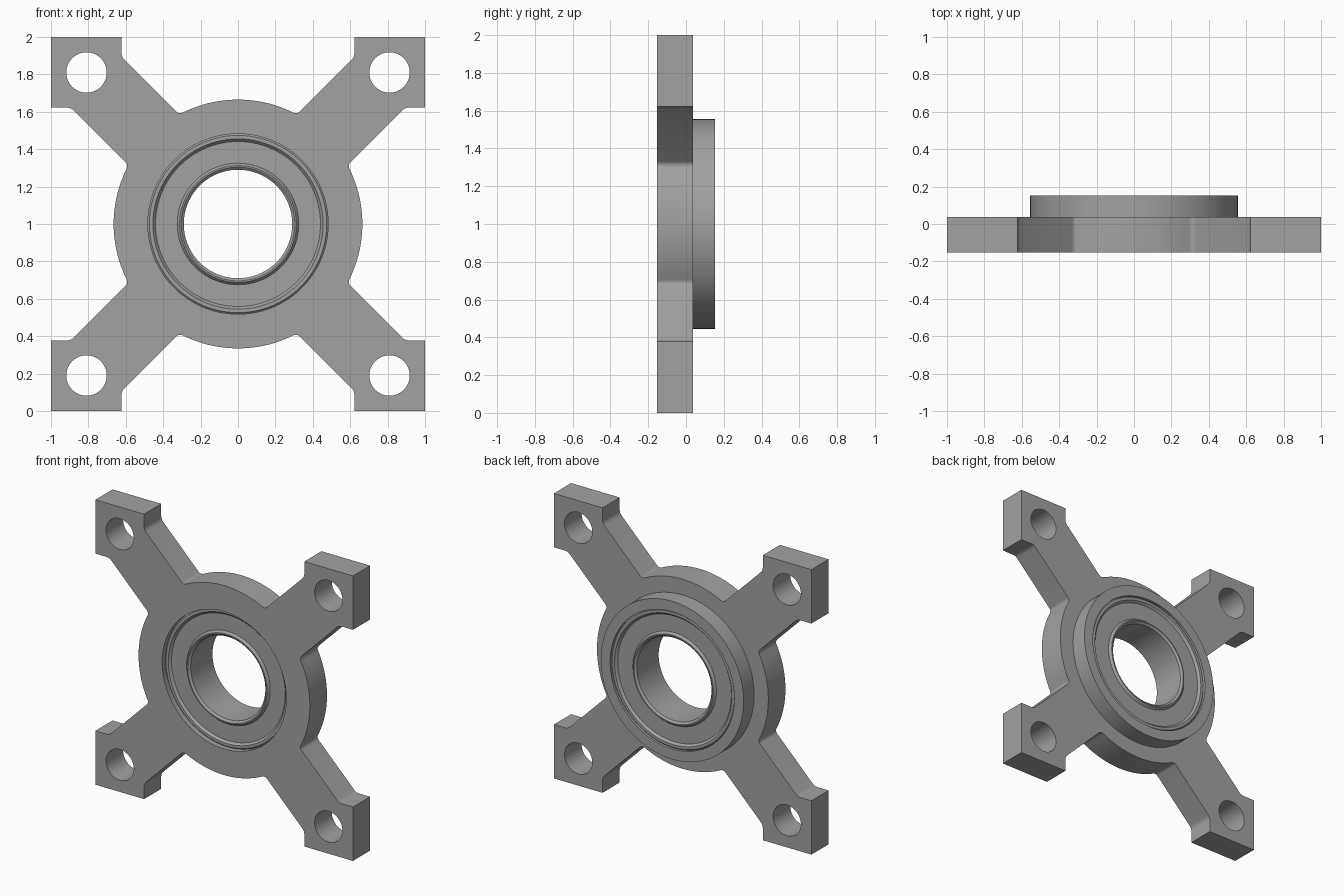
import bpy
import bmesh
from math import sin, cos, atan2, pi, sqrt, tan
from mathutils import Vector, Matrix

cube = bpy.data.objects.get("Cube")
if cube:
    bpy.data.objects.remove(cube)

FRONT, PLATE_BACK, BACK = -0.153, 0.037, 0.153
BORE, HUB, HALF_ARM, PAD = 0.482, 0.665, 0.191, 0.622

metal = bpy.data.materials.new("machined grey")
metal.use_nodes = True
grey = (0.36, 0.36, 0.36, 1)
metal.diffuse_color = grey
metal.node_tree.nodes["Principled BSDF"].inputs["Base Color"].default_value = grey


def arc(centre, r, a, b, n):
    return [Vector((centre[0] + r * cos(a + (b - a) * i / n),
                    centre[1] + r * sin(a + (b - a) * i / n))) for i in range(n + 1)]


def smooth(obj):
    bpy.ops.object.select_all(action='DESELECT')
    obj.select_set(True)
    bpy.context.view_layer.objects.active = obj
    bpy.ops.object.shade_smooth_by_angle(angle=0.35)


def quarter_outline():
    """Half of one arm in a frame along the arm, mirrored to the other half."""
    r = 0.03
    c = Vector((sqrt((HUB + r) ** 2 - (HALF_ARM + r) ** 2), HALF_ARM + r))
    meet = atan2(c.y, c.x)
    half = arc((0, 0), HUB, pi / 4, meet, 16)
    half += arc(c, r, meet - pi, -pi / 2, 6)[1:] if meet < pi / 2 else []
    # concave fillet where the arm runs into the square pad
    r2 = 0.05
    corner = Vector((PAD * sqrt(2) + HALF_ARM, HALF_ARM))
    start = corner.x - r2 * tan(pi / 8)
    half += arc((start, HALF_ARM + r2), r2, -pi / 2, -pi / 4, 5)
    side = sqrt(0.5)
    half.append(Vector(((1 + PAD) * side, (1 - PAD) * side)))
    tip = Vector((sqrt(2), 0))
    other = [Vector((p.x, -p.y)) for p in half]
    return other + [tip] + half[:0:-1]


# Spider plate: filled outline with a bore and four bolt holes
outline = []
for k in range(4):
    turn = Matrix.Rotation(pi / 4 + k * pi / 2, 2)
    outline += [turn @ p for p in quarter_outline()]
loops = [outline, arc((0, 0), BORE, 0, 2 * pi, 96)[:-1]]
for sx in (-1, 1):
    for sy in (-1, 1):
        loops.append(arc((0.81 * sx, 0.81 * sy), 0.108, 0, 2 * pi, 48)[:-1])

curve = bpy.data.curves.new("spider_plate", 'CURVE')
curve.dimensions = '2D'
curve.fill_mode = 'BOTH'
curve.extrude = (PLATE_BACK - FRONT) / 2
for pts in loops:
    spline = curve.splines.new('POLY')
    spline.points.add(len(pts) - 1)
    for sp, p in zip(spline.points, pts):
        sp.co = (p.x, p.y, 0, 1)
    spline.use_cyclic_u = True
plate = bpy.data.objects.new("spider_plate", curve)
bpy.context.collection.objects.link(plate)
plate.location = (0, (FRONT + PLATE_BACK) / 2, 1)
plate.rotation_euler = (pi / 2, 0, 0)
bpy.ops.object.select_all(action='DESELECT')
plate.select_set(True)
bpy.context.view_layer.objects.active = plate
bpy.ops.object.convert(target='MESH')
bm = bmesh.new()
bm.from_mesh(plate.data)
bmesh.ops.remove_doubles(bm, verts=bm.verts, dist=0.0001)
bmesh.ops.recalc_face_normals(bm, faces=bm.faces)
bm.to_mesh(plate.data)
bm.free()
plate.data.materials.clear()
plate.data.materials.append(metal)
smooth(plate)


def lathe(name, profile, closed):
    """Turn a (radius, y) profile around the y axis."""
    bm = bmesh.new()
    vs = [bm.verts.new((r, y, 0)) for r, y in profile]
    edges = [bm.edges.new(pair) for pair in zip(vs, vs[1:])]
    if closed:
        edges.append(bm.edges.new((vs[-1], vs[0])))
    bmesh.ops.spin(bm, geom=vs + edges, cent=(0, 0, 0), axis=(0, 1, 0),
                   angle=2 * pi, steps=96, use_merge=True)
    bmesh.ops.remove_doubles(bm, verts=bm.verts, dist=0.0001)
    bmesh.ops.recalc_face_normals(bm, faces=bm.faces)
    mesh = bpy.data.meshes.new(name)
    bm.to_mesh(mesh)
    bm.free()
    mesh.materials.append(metal)
    obj = bpy.data.objects.new(name, mesh)
    bpy.context.collection.objects.link(obj)
    obj.location.z = 1
    smooth(obj)


# Raised collar on the back, closed against the plate
lathe("rear_collar", [(0.555, PLATE_BACK), (0.555, BACK),
                      (BORE, BACK), (BORE, PLATE_BACK)], True)

# Bearing: outer race, recessed seal and inner race, alike at both ends
face = [(BORE, 0.008), (0.474, 0), (0.455, 0), (0.441, 0.016),
        (0.325, 0.016), (0.312, 0), (0.304, 0), (0.29, 0.012)]
front_y, back_y = FRONT + 0.03, BACK - 0.01
lathe("bearing", [(r, front_y + d) for r, d in face]
      + [(r, back_y - d) for r, d in reversed(face)], True)
